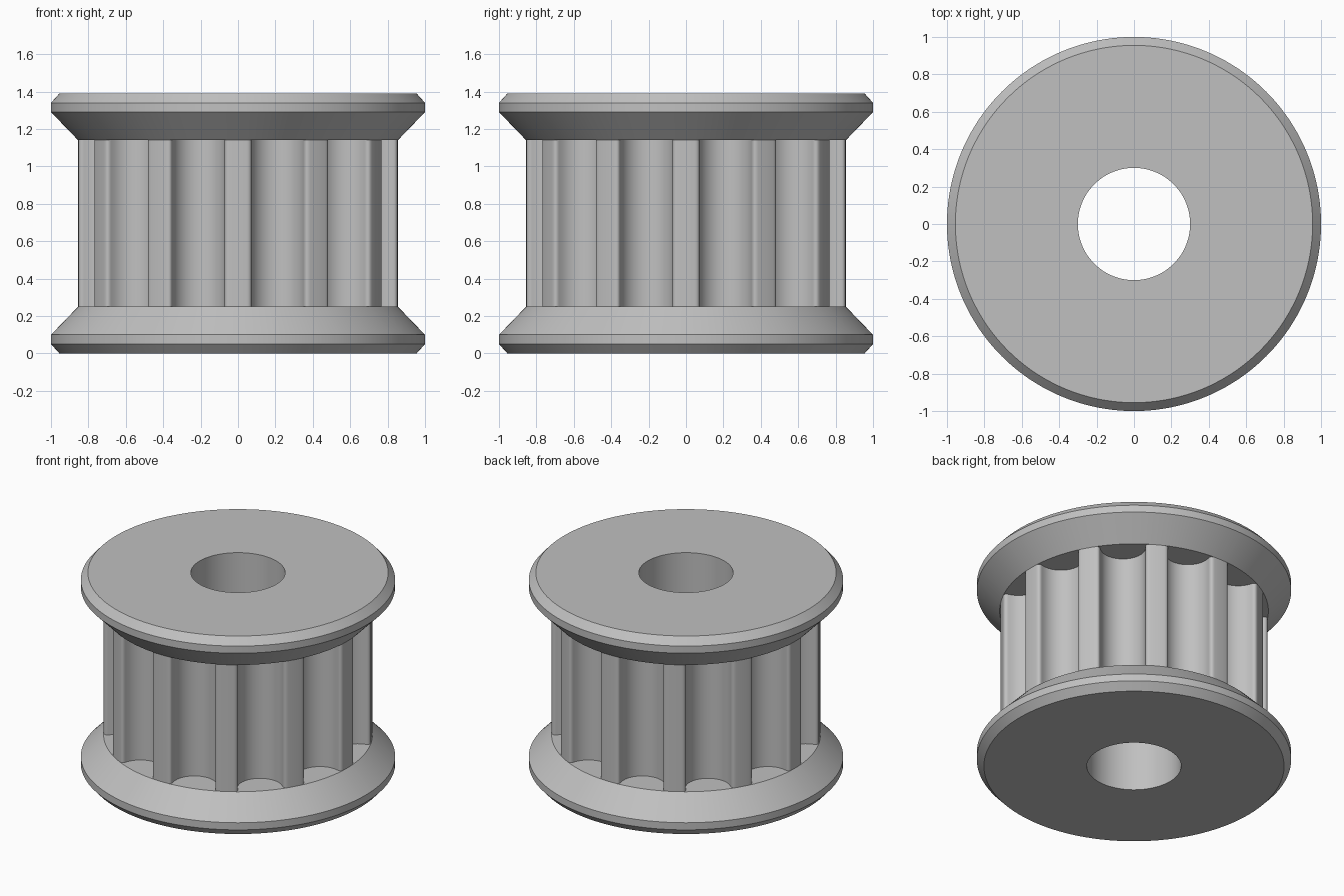
import bpy
import bmesh
from math import sin, cos, pi, radians, atan2, hypot

cube = bpy.data.objects.get("Cube")
if cube:
    bpy.data.objects.remove(cube)

TEETH = 12
PITCH = 2 * pi / TEETH
HEIGHT = 1.39
TOOTH_R, BORE_R = 0.855, 0.30
GROOVE_R, GROOVE_C = 0.145, 0.81      # groove radius and its centre distance
HALF_GROOVE = radians(12)             # angle from groove centre to tooth crown

metal = bpy.data.materials.new("grey_metal")
metal.use_nodes = True
grey = (0.53, 0.53, 0.53, 1)
metal.diffuse_color = grey
metal.node_tree.nodes["Principled BSDF"].inputs["Base Color"].default_value = grey


def groove_profile():
    """One groove as (across, outward) points, rounded lips and round floor."""
    x0, y0 = TOOTH_R * sin(HALF_GROOVE), TOOTH_R * cos(HALF_GROOVE)
    yc = y0 + (x0 - GROOVE_R) * sin(HALF_GROOVE)
    lip = []
    for i in range(8):
        t = i / 8
        a, b, c = (1 - t) ** 2, 2 * t * (1 - t), t * t
        lip.append((a * x0 + (b + c) * GROOVE_R, a * y0 + b * yc + c * GROOVE_C))
    floor = [(GROOVE_R * cos(pi * i / 18), GROOVE_C - GROOVE_R * sin(pi * i / 18))
             for i in range(19)]
    return lip + floor + [(-x, y) for x, y in reversed(lip)]


# Toothed outline in polar form: grooves joined by tooth crowns
outline = []
for k in range(TEETH):
    centre = (k + 0.5) * PITCH
    outline += [(centre - atan2(x, y), hypot(x, y)) for x, y in groove_profile()]
    outline += [(centre + radians(d), TOOTH_R) for d in (14, 16)]

# Closed section around the solid; radius None follows the toothed outline
lower = [(BORE_R, 0), (0.955, 0), (1, 0.05), (1, 0.10), (TOOTH_R, 0.25), (None, 0.25)]
section = lower + [(r, HEIGHT - z) for r, z in reversed(lower)]

bm = bmesh.new()
rings = []
for radius, z in section:
    rings.append([bm.verts.new(((radius or r) * cos(a), (radius or r) * sin(a), z))
                  for a, r in outline])
for i, ring in enumerate(rings):
    above = rings[(i + 1) % len(rings)]
    for j in range(len(ring)):
        n = (j + 1) % len(ring)
        bm.faces.new((ring[j], ring[n], above[n], above[j]))

# Weld the tooth crowns to the inner rims of the flanges
bmesh.ops.remove_doubles(bm, verts=bm.verts, dist=0.0005)
bmesh.ops.recalc_face_normals(bm, faces=bm.faces)

mesh = bpy.data.meshes.new("toothed_pulley")
bm.to_mesh(mesh)
bm.free()
mesh.materials.append(metal)
pulley = bpy.data.objects.new("toothed_pulley", mesh)
bpy.context.collection.objects.link(pulley)

bpy.ops.object.select_all(action='DESELECT')
pulley.select_set(True)
bpy.context.view_layer.objects.active = pulley
bpy.ops.object.shade_smooth_by_angle(angle=radians(35))
